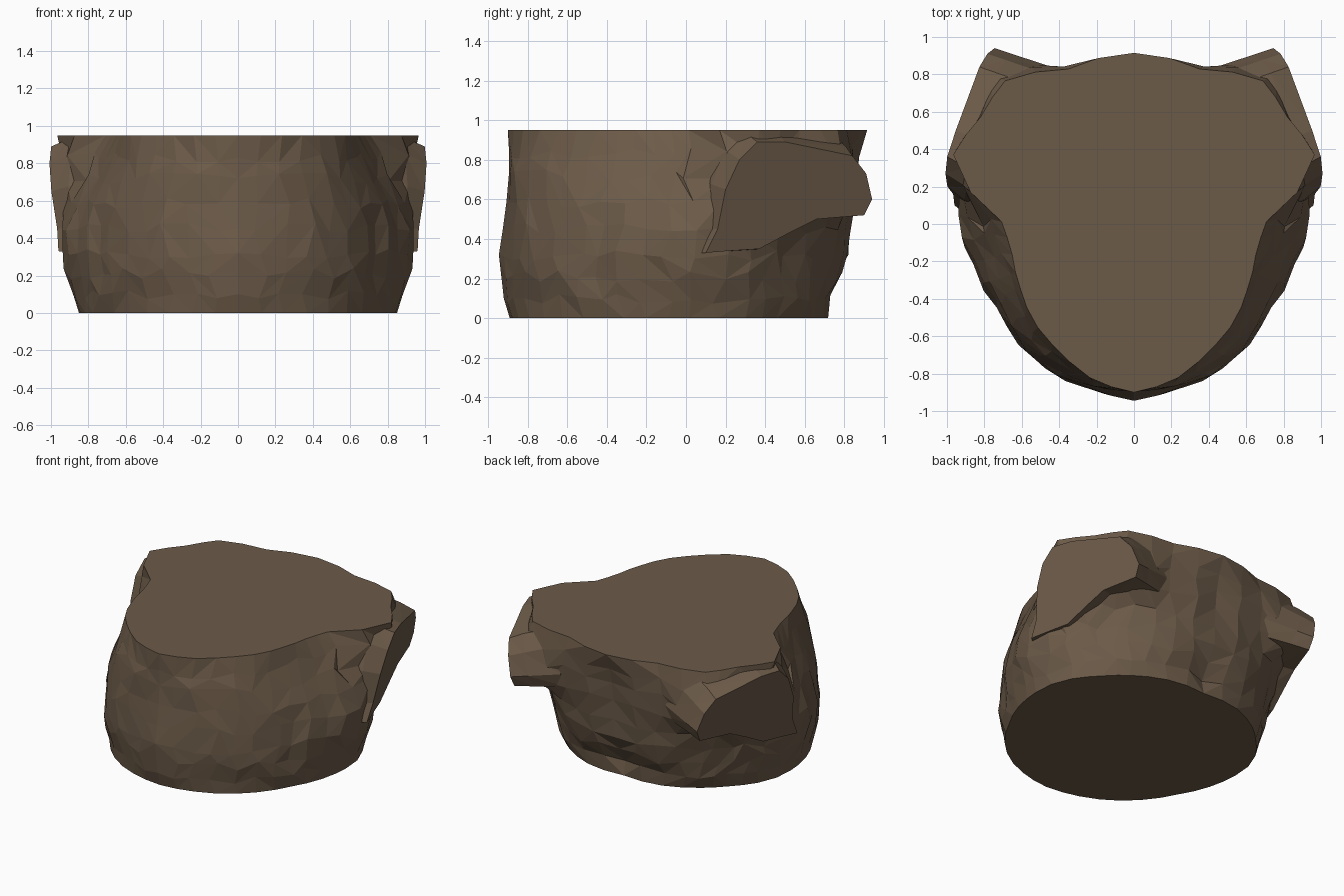
import bpy, bmesh, math, random
from mathutils import Vector

if "Cube" in bpy.data.objects:
    bpy.data.objects.remove(bpy.data.objects["Cube"])

random.seed(7)

stone = bpy.data.materials.new("brown_stone")
stone.diffuse_color = (0.150, 0.104, 0.066, 1)
stone.use_nodes = True
stone.node_tree.nodes["Principled BSDF"].inputs["Base Color"].default_value = stone.diffuse_color

# radius of the right half at these angles, from front (-y) round to back (+y)
ANGLES = [0, 15, 30, 45, 60, 75, 90, 101, 111, 125, 138, 157, 180]
RINGS = [
    (0.00, [.89, .88, .87, .85, .83, .84, .85, .855, .84, .80, .78, .755, .71]),
    (0.10, [.92, .90, .89, .87, .845, .86, .88, .885, .87, .84, .82, .78, .69]),
    (0.32, [.945, .925, .92, .895, .86, .89, .955, .95, .92, .88, .865, .865, .82]),
    (0.45, [.925, .91, .90, .87, .85, .87, .935, .96, .96, .94, .91, .87, .825]),
    (0.60, [.905, .90, .88, .85, .82, .83, .87, .95, .99, 1.03, 1.09, .905, .83]),
    (0.78, [.89, .88, .85, .80, .75, .74, .78, .93, 1.01, 1.03, 1.10, .905, .85]),
    (0.95, [.90, .86, .79, .75, .70, .67, .69, .89, 1.035, 1.00, 1.03, .90, .915]),
]
# outline of the flat side cut, as seen from the right (y, z)
CUT = [(.10, .33), (.16, .45), (.20, .65), (.27, .80), (.36, .89), (.50, .89),
       (.84, .82), (.91, .73), (.94, .60), (.90, .52), (.66, .50), (.52, .43),
       (.37, .35), (.22, .34)]


def finish(bm, name):
    """Make a flat shaded object mirrored across x = 0."""
    bmesh.ops.recalc_face_normals(bm, faces=bm.faces)
    me = bpy.data.meshes.new(name)
    bm.to_mesh(me)
    bm.free()
    me.materials.append(stone)
    ob = bpy.data.objects.new(name, me)
    bpy.context.collection.objects.link(ob)
    mod = ob.modifiers.new("mirror", 'MIRROR')
    mod.merge_threshold = 0.0005
    return ob


def along(values, deg):
    """Value between the listed angles."""
    for k in range(len(ANGLES) - 1):
        if deg <= ANGLES[k + 1]:
            t = (deg - ANGLES[k]) / (ANGLES[k + 1] - ANGLES[k])
            return values[k] + (values[k + 1] - values[k]) * t


def radius(deg, z):
    """Radius between the listed rings."""
    for (z0, r0), (z1, r1) in zip(RINGS, RINGS[1:]):
        if z <= z1:
            t = (z - z0) / (z1 - z0)
            return along(r0, deg) * (1 - t) + along(r1, deg) * t


def cut_x(y, z):
    """Plane of the side cut."""
    return .92 - .326 * y + .22 * z


# main block: chipped wall with flat top and bottom
bm = bmesh.new()
heights = [0, .10, .21, .32, .45, .59, .72, .83, .95]
degs = [0, 8, 16, 25, 34, 43, 52, 60, 68, 76, 84, 91, 101, 111, 118, 125, 132, 138, 147, 157, 168, 180]
N = len(degs) - 1
rows = []
for z in heights:
    row = []
    rim = z in (0, .95)
    for i, d in enumerate(degs):
        centre = i in (0, N)
        deg = d if rim or centre else d + random.uniform(-2.5, 2.5)
        zz = z if rim or centre else z + random.uniform(-.03, .03)
        r = radius(deg, zz)
        if not rim and not centre:
            r += random.uniform(-.010, .010)
        a = math.radians(deg)
        x = 0 if centre else r * math.sin(a)
        y = -r * math.cos(a)
        if y > .2:
            x = min(x, cut_x(y, zz) - .004)
        row.append(bm.verts.new((x, y, zz)))
    rows.append(row)
for lo, hi in zip(rows, rows[1:]):
    for i in range(N):
        a, b, c, d = lo[i], lo[i + 1], hi[i + 1], hi[i]
        tris = ((a, b, c), (a, c, d)) if random.random() < .5 else ((a, b, d), (b, c, d))
        for t in tris:
            bm.faces.new(t)
for row in (rows[0], rows[-1]):
    bm.faces.new(row)
finish(bm, "rock_block")

# side stub: flat slanted cut face flaring back into the block
bm = bmesh.new()
normal = Vector((.94, .31, -.21)).normalized()
outer, mid, inner = [], [], []
cy, cz = .52, .62
for y, z in CUT:
    outer.append(bm.verts.new((cut_x(y, z), y, z)))
    for ring, depth, grow in ((mid, .12, 1.12), (inner, .36, 1.4)):
        gy = cy + (y - cy) * (1.0 if y > cy else min(grow, 1.15))
        gz = cz + (z - cz) * grow
        q = Vector((cut_x(gy, gz), gy, gz))
        q -= normal * (depth + random.uniform(-.02, .02))
        q.z = min(q.z, .935)
        ring.append(bm.verts.new(q))
n = len(CUT)
for a, b in ((outer, mid), (mid, inner)):
    for i in range(n):
        k = (i + 1) % n
        bm.faces.new((a[i], a[k], b[k]))
        bm.faces.new((a[i], b[k], b[i]))
bm.faces.new(outer)
bm.faces.new(inner)
finish(bm, "side_cut")
